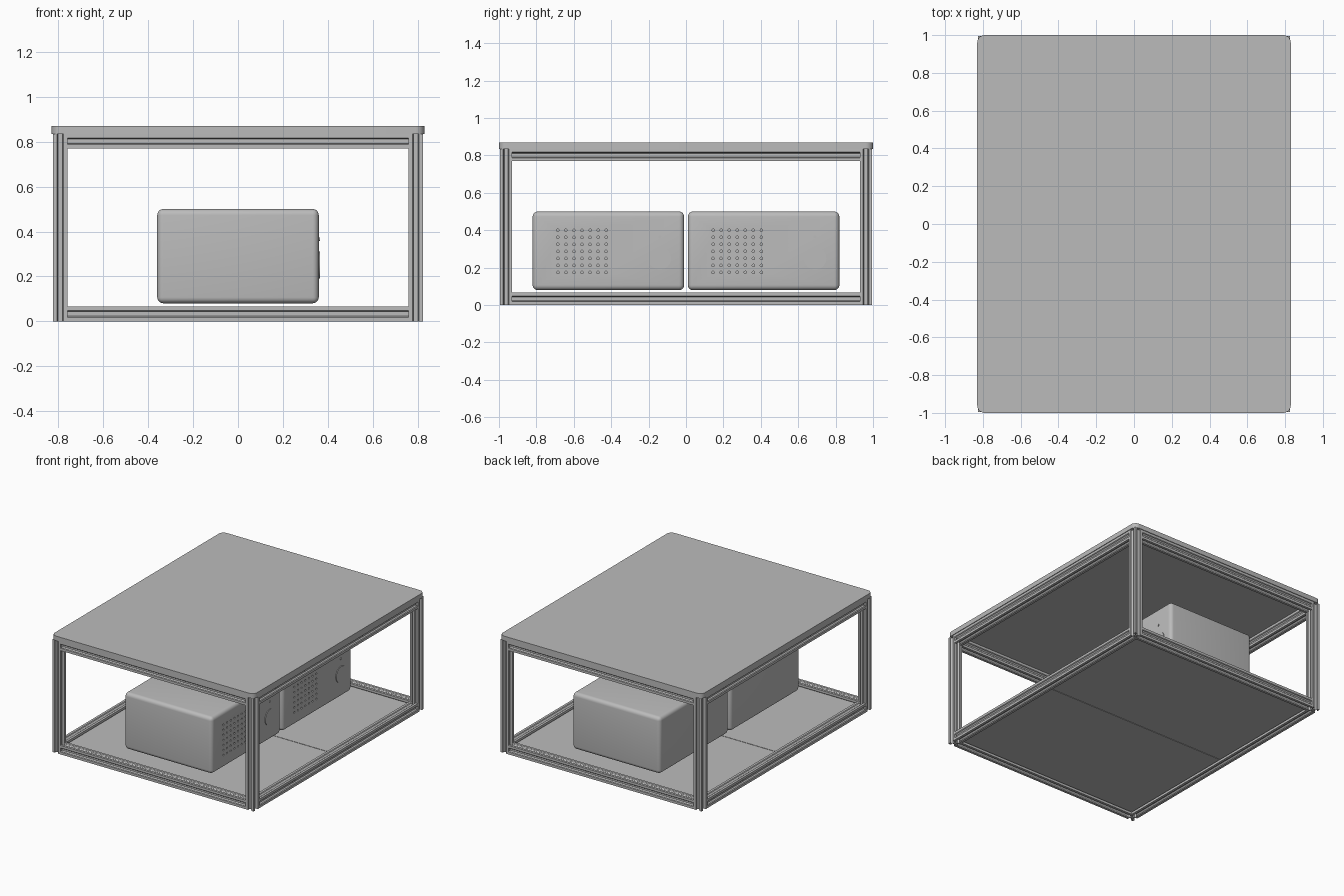
import bpy, bmesh, math
from mathutils import Matrix, Vector

if "Cube" in bpy.data.objects:
    bpy.data.objects.remove(bpy.data.objects["Cube"])

grey = bpy.data.materials.new("plain_grey")
grey.use_nodes = True
grey.diffuse_color = (0.5, 0.5, 0.5, 1)
grey.node_tree.nodes["Principled BSDF"].inputs["Base Color"].default_value = (0.5, 0.5, 0.5, 1)


def finish(bm, name):
    """Turn a bmesh into a named object with the shared material."""
    bmesh.ops.recalc_face_normals(bm, faces=bm.faces)
    mesh = bpy.data.meshes.new(name)
    bm.to_mesh(mesh)
    bm.free()
    mesh.materials.append(grey)
    ob = bpy.data.objects.new(name, mesh)
    bpy.context.collection.objects.link(ob)
    return ob


def box(name, lo, hi):
    bm = bmesh.new()
    bmesh.ops.create_cube(bm, size=1)
    lo, hi = Vector(lo), Vector(hi)
    for v in bm.verts:
        v.co = (lo + hi) / 2 + v.co * (hi - lo)
    return finish(bm, name)


def smooth(ob):
    bpy.ops.object.select_all(action='DESELECT')
    ob.select_set(True)
    bpy.context.view_layer.objects.active = ob
    bpy.ops.object.shade_smooth_by_angle(angle=math.radians(35))


def apply(ob, mod):
    bpy.context.view_layer.objects.active = ob
    with bpy.context.temp_override(object=ob, active_object=ob):
        bpy.ops.object.modifier_apply(modifier=mod.name)


# Slotted bar section: half of one side, mirrored and turned four times
BAR = 0.066
HALF = [(10, 10), (4.6, 10), (3.1, 8.2), (5.5, 8.2), (5.5, 6.6), (2.9, 4)]
side = HALF + [(-x, y) for x, y in reversed(HALF[1:])]
section = []
for turn in range(4):
    a = turn * math.pi / 2
    for x, y in side:
        section.append(((x * math.cos(a) - y * math.sin(a)) * BAR / 20,
                        (x * math.sin(a) + y * math.cos(a)) * BAR / 20))


def bar(name, start, axis, length):
    """Extrude the slotted section from start along an axis."""
    bm = bmesh.new()
    face = bm.faces.new([bm.verts.new((x, y, 0)) for x, y in section])
    ext = bmesh.ops.extrude_face_region(bm, geom=[face], use_keep_orig=True)
    top = [g for g in ext["geom"] if isinstance(g, bmesh.types.BMVert)]
    bmesh.ops.translate(bm, verts=top, vec=(0, 0, length))
    rot = {"X": Matrix.Rotation(math.pi / 2, 4, 'Y'),
           "Y": Matrix.Rotation(-math.pi / 2, 4, 'X'),
           "Z": Matrix.Identity(4)}[axis]
    bm.transform(Matrix.Translation(start) @ rot)
    return finish(bm, name)


# Frame: four posts with beams between them at the bottom and top
PX, PY, TOP = 0.792, 0.962, 0.835
inner_x, inner_y = PX - BAR / 2, PY - BAR / 2
for sx, xn in ((-1, "right"), (1, "left")):
    for sy, yn in ((-1, "front"), (1, "back")):
        bar(f"{yn}_{xn}_post", (sx * PX, sy * PY, 0), "Z", TOP)
for z, zn in ((BAR / 2, "lower"), (TOP - BAR / 2, "upper")):
    for s, xn, yn in ((-1, "right", "front"), (1, "left", "back")):
        bar(f"{zn}_{yn}_beam", (-inner_x, s * PY, z), "X", 2 * inner_x)
        bar(f"{zn}_{xn}_beam", (s * PX, -inner_y, z), "Y", 2 * inner_y)

# Table top with rounded upright corners
table = box("table_top", (-0.83, -1, TOP), (0.83, 1, 0.87))
bm = bmesh.new()
bm.from_mesh(table.data)
upright = [e for e in bm.edges if abs(e.verts[0].co.z - e.verts[1].co.z) > 0.01]
bmesh.ops.bevel(bm, geom=upright, offset=0.04, segments=8, profile=0.5, affect='EDGES')
bm.to_mesh(table.data)
bm.free()
smooth(table)

# Floor in two panels held in the lower slots
for s, name in ((-1, "front_floor_panel"), (1, "back_floor_panel")):
    ys = sorted((s * 0.002, s * 0.944))
    box(name, (-0.775, ys[0], 0.026), (0.775, ys[1], 0.04))


def drill(bm, centre, radius, depth, sides):
    """Add a cylinder lying along x."""
    bmesh.ops.create_cone(bm, cap_ends=True, segments=sides, radius1=radius, radius2=radius,
                          depth=depth, matrix=Matrix.Translation(centre)
                          @ Matrix.Rotation(math.pi / 2, 4, 'Y'))


# Two rounded cabinets with a grid of vent holes, a dial and a small lamp
FACE = 0.36
for y0, name in ((-0.82, "front"), (0.01, "back")):
    cab = box(name + "_cabinet", (-FACE, y0, 0.08), (FACE, y0 + 0.81, 0.5))
    bev = cab.modifiers.new("round", 'BEVEL')
    bev.width, bev.segments = 0.027, 5
    apply(cab, bev)

    bm = bmesh.new()
    for col in range(7):
        for row in range(7):
            drill(bm, (FACE, y0 + 0.135 + col * 0.043, 0.175 + row * 0.0375), 0.007, 0.03, 8)
    cutter = finish(bm, name + "_vent_cutter")
    cutter.hide_render = True
    cut = cab.modifiers.new("vents", 'BOOLEAN')
    cut.object, cut.solver = cutter, 'EXACT'
    apply(cab, cut)
    bpy.data.objects.remove(cutter)
    smooth(cab)

    for part, z, r, sides in (("dial", 0.25, 0.06, 40), ("lamp", 0.365, 0.008, 12)):
        bm = bmesh.new()
        drill(bm, (FACE, y0 + 0.68, z), r, 0.01, sides)
        smooth(finish(bm, f"{name}_{part}"))
